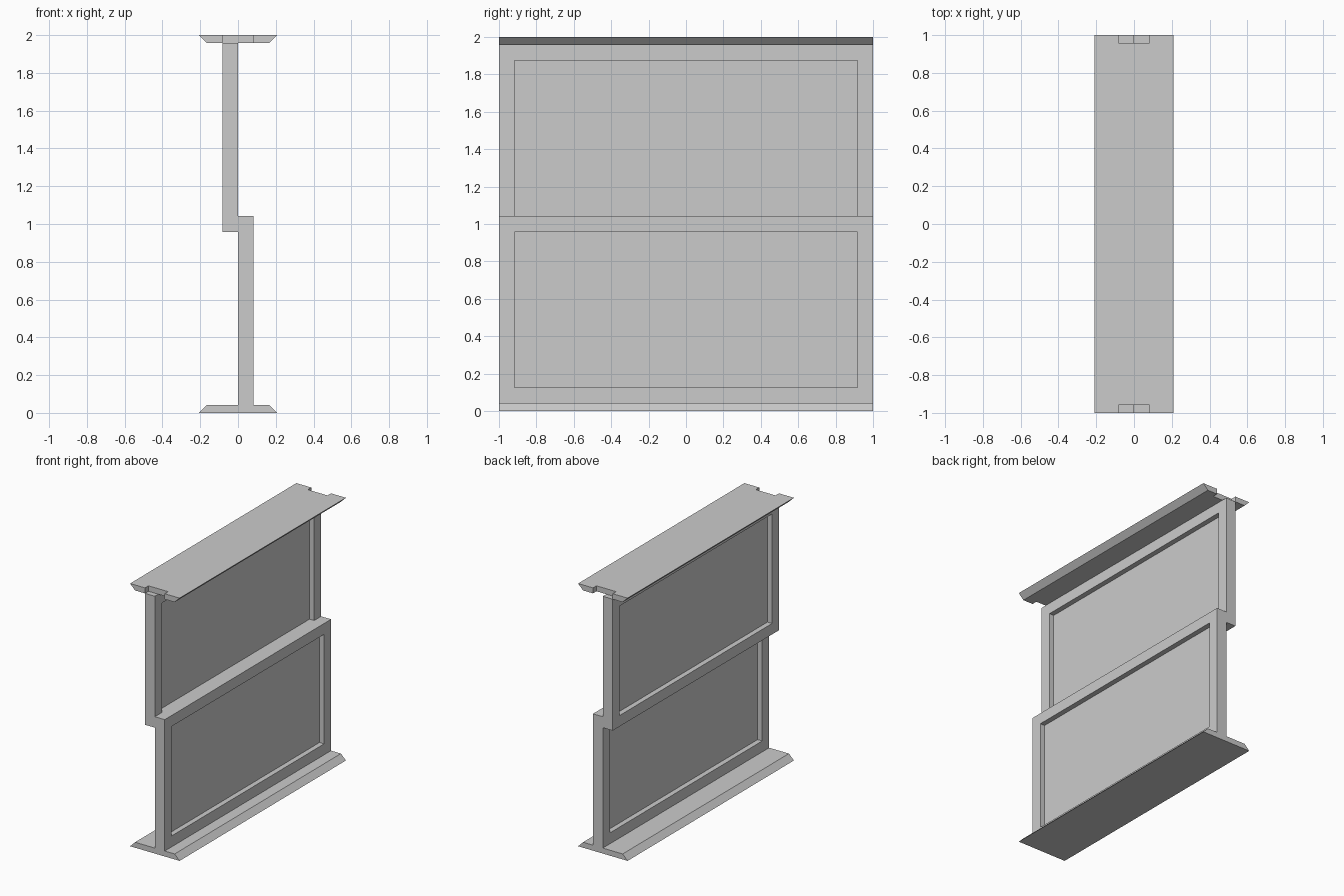
import bpy

if "Cube" in bpy.data.objects:
    bpy.data.objects.remove(bpy.data.objects["Cube"])

U = 1 / 24  # module: the window is 48 modules high and long


def mesh_object(name, verts, faces):
    mesh = bpy.data.meshes.new(name)
    mesh.from_pydata([tuple(c * U for c in v) for v in verts], [], faces)
    obj = bpy.data.objects.new(name, mesh)
    bpy.context.collection.objects.link(obj)
    return obj


def extrude(name, outline, place):
    """Closed prism; place(a, b, side) maps outline points to 3D, side 0 or 1."""
    n = len(outline)
    verts = [place(a, b, s) for s in (0, 1) for a, b in outline]
    faces = [tuple(range(n))[::-1], tuple(range(n, 2 * n))]
    faces += [(i, (i + 1) % n, (i + 1) % n + n, i + n) for i in range(n)]
    obj = mesh_object(name, verts, faces)
    import bmesh
    bm = bmesh.new()
    bm.from_mesh(obj.data)
    bmesh.ops.recalc_face_normals(bm, faces=bm.faces)
    bm.to_mesh(obj.data)
    bm.free()
    return obj


def box(name, x, y, z):
    return extrude(name, [(x[0], y[0]), (x[1], y[0]), (x[1], y[1]), (x[0], y[1])],
                   lambda a, b, s: (a, b, z[s]))


def sash(name, x0, z0):
    # Rectangular ring with a pane in the middle of its depth
    rings = [(24, z0, z0 + 24), (22, z0 + 2, z0 + 22)]
    verts = [(x, y, z) for x in (x0, x0 + 2) for h, b, t in rings
             for y, z in ((-h, b), (h, b), (h, t), (-h, t))]
    faces = []
    for i in range(4):
        j = (i + 1) % 4
        faces += [(i, i + 4, j + 4, j), (i + 8, j + 8, j + 12, i + 12),
                  (i, j, j + 8, i + 8), (i + 4, i + 12, j + 12, j + 4)]
    mesh_object(name + "_frame", verts, faces)
    xm = x0 + 1
    box(name + "_pane", (xm - 0.06, xm + 0.06), (-22, 22), (z0 + 2, z0 + 22))


# Bottom sill with sloped edges
extrude("sill", [(-5, 0), (5, 0), (4, 1), (-4, 1)],
        lambda a, b, s: (a, -24 + 48 * s, b))

# Head plate, mirrored slope, notched at both ends
head = extrude("head", [(-4, 47), (4, 47), (5, 48), (-5, 48)],
               lambda a, b, s: (a, -24 + 48 * s, b))
for end in (-1, 1):
    cutter = box("notch_cutter", (-2, 2), sorted((end * 23, end * 26)), (46, 49))
    cutter.hide_render = True
    cutter.hide_set(True)
    cut = head.modifiers.new("notch", 'BOOLEAN')
    cut.operation = 'DIFFERENCE'
    cut.solver = 'EXACT'
    cut.object = cutter

# Two overlapping sliding sashes
sash("lower_sash", 0, 1)
sash("upper_sash", -2, 23)
